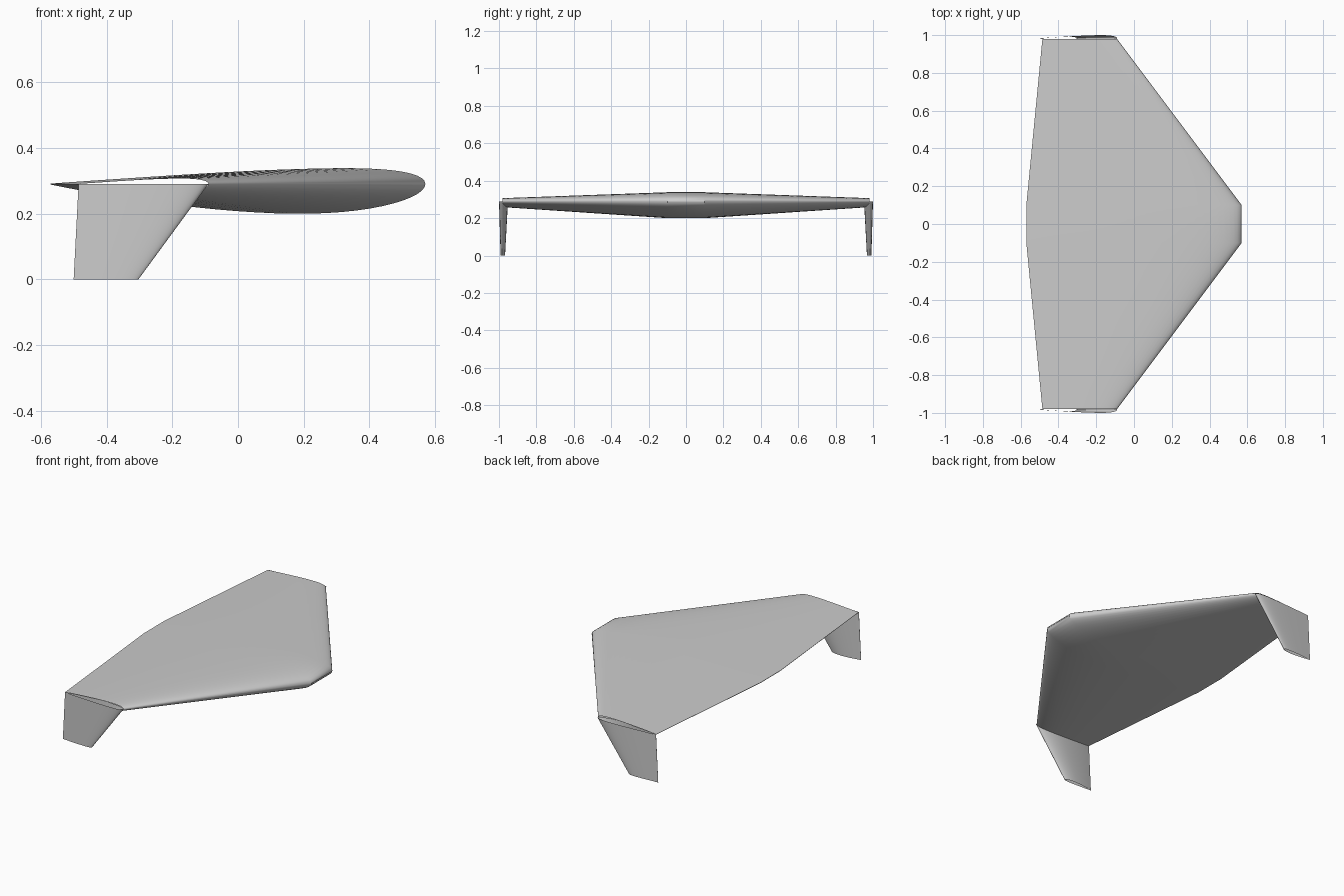
import bpy
import bmesh
from math import pi, cos, sqrt
from mathutils import Vector

cube = bpy.data.objects.get("Cube")
if cube:
    bpy.data.objects.remove(cube, do_unlink=True)

grey = bpy.data.materials.new("light grey")
grey.use_nodes = True
grey.diffuse_color = (0.6, 0.6, 0.6, 1)
grey.node_tree.nodes["Principled BSDF"].inputs["Base Color"].default_value = (0.6, 0.6, 0.6, 1)

STEPS = 32
CAMBER, PEAK, THICKNESS = 0.02, 0.4, 0.12


def airfoil():
    """Closed cambered section, unit chord: (distance from nose, height)."""
    def point(t, side):
        half = 5 * THICKNESS * (0.2969 * sqrt(t) - 0.126 * t - 0.3516 * t**2
                                + 0.2843 * t**3 - 0.1015 * t**4)
        span = PEAK if t < PEAK else 1 - PEAK
        mean = CAMBER * (1 - ((t - PEAK) / span) ** 2)
        return t, mean + side * half

    ts = [(1 - cos(pi * i / STEPS)) / 2 for i in range(STEPS + 1)]
    return [point(t, 1) for t in reversed(ts)] + [point(t, -1) for t in ts[1:]]


def loft(name, sections, bulge):
    """Skin sections given as (nose point, chord); bulge is the cambered side."""
    bm = bmesh.new()
    rings = []
    for nose, chord in sections:
        rings.append([bm.verts.new(Vector(nose) + Vector((-t * chord, 0, 0))
                                   + Vector(bulge) * h * chord) for t, h in airfoil()])
    count = len(rings[0])
    for a, b in zip(rings, rings[1:]):
        for i in range(count):
            j = (i + 1) % count
            bm.faces.new((a[i], a[j], b[j], b[i]))
    bmesh.ops.recalc_face_normals(bm, faces=bm.faces)
    mesh = bpy.data.meshes.new(name)
    bm.to_mesh(mesh)
    bm.free()
    mesh.materials.append(grey)
    obj = bpy.data.objects.new(name, mesh)
    bpy.context.collection.objects.link(obj)
    bpy.ops.object.select_all(action="DESELECT")
    obj.select_set(True)
    bpy.context.view_layer.objects.active = obj
    bpy.ops.object.shade_smooth_by_angle()


# Swept wing with a straight centre panel and open tips
Z = 0.29
wing = [((-0.09, -0.98, Z), 0.395), ((0.57, -0.1, Z), 1.14),
        ((0.57, 0.1, Z), 1.14), ((-0.09, 0.98, Z), 0.395)]
loft("wing", wing, (0, 0, -1))

# Drooping tip fins, cambered towards the centre
for name, side in (("left_tip_fin", 1), ("right_tip_fin", -1)):
    y = side * 0.983
    loft(name, [((-0.09, y, Z), 0.395), ((-0.303, y, 0), 0.197)], (0, -side, 0))
